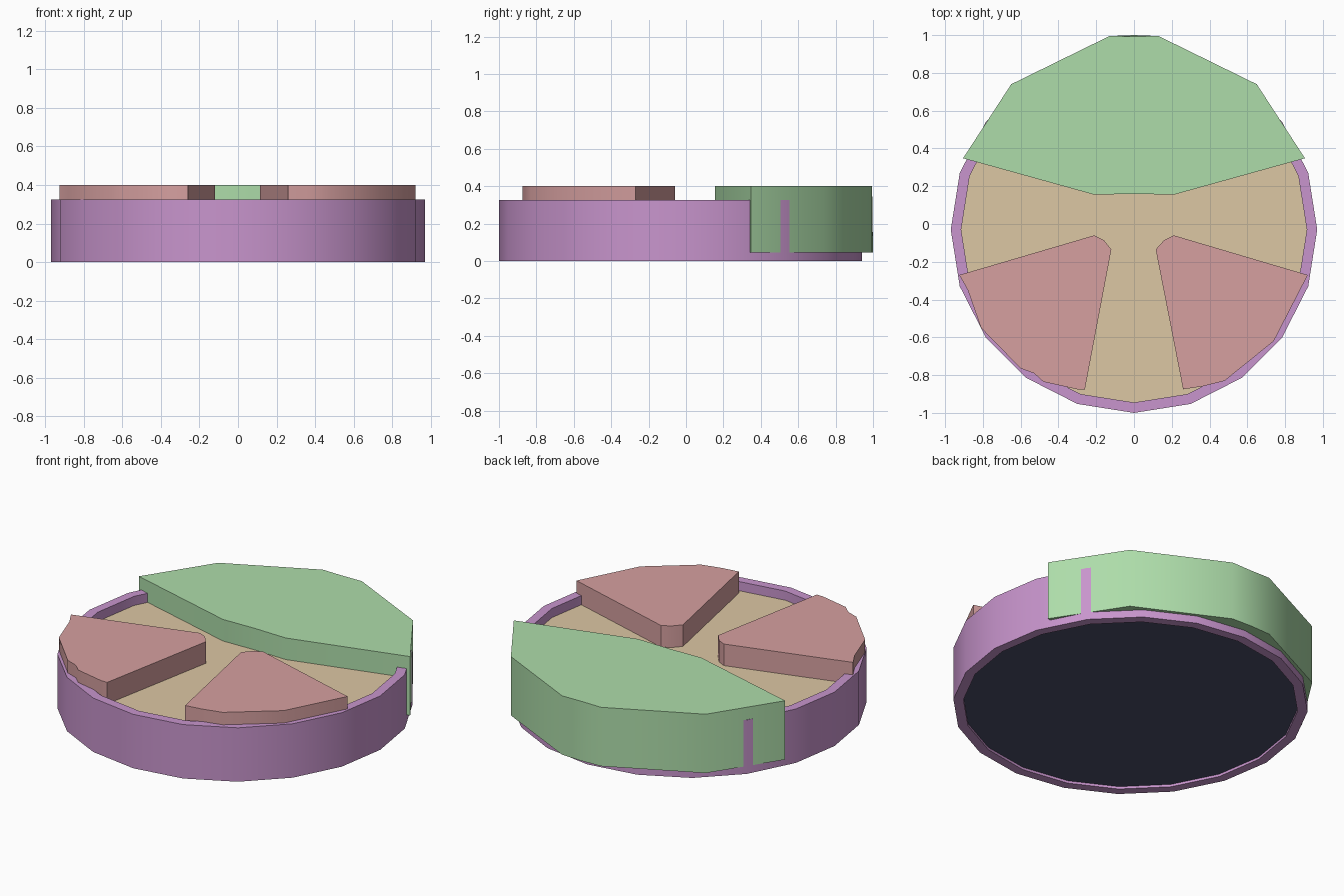
import bpy
import bmesh
import math

if "Cube" in bpy.data.objects:
    bpy.data.objects.remove(bpy.data.objects["Cube"])

CY = -0.03      # ring centre in y
SIDES = 20
R_OUT, R_IN = 0.97, 0.915


def material(name, rgb):
    m = bpy.data.materials.new(name)
    m.diffuse_color = (*rgb, 1)
    m.use_nodes = True
    m.node_tree.nodes["Principled BSDF"].inputs["Base Color"].default_value = m.diffuse_color
    return m


def finish(name, bm, mat):
    bmesh.ops.recalc_face_normals(bm, faces=bm.faces)
    me = bpy.data.meshes.new(name)
    bm.to_mesh(me)
    bm.free()
    ob = bpy.data.objects.new(name, me)
    bpy.context.collection.objects.link(ob)
    me.materials.append(mat)
    bpy.ops.object.select_all(action='DESELECT')
    ob.select_set(True)
    bpy.context.view_layer.objects.active = ob
    bpy.ops.object.shade_smooth_by_angle(angle=math.radians(35))
    return ob


def circle(r):
    return [(r * math.sin(i * 2 * math.pi / SIDES),
             CY - r * math.cos(i * 2 * math.pi / SIDES)) for i in range(SIDES)]


def prism(name, bottom, top, z0, z1, mat):
    bm = bmesh.new()
    lo = [bm.verts.new((x, y, z0)) for x, y in bottom]
    hi = [bm.verts.new((x, y, z1)) for x, y in top]
    bm.faces.new(lo)
    bm.faces.new(hi)
    n = len(lo)
    for i in range(n):
        j = (i + 1) % n
        bm.faces.new((lo[i], lo[j], hi[j], hi[i]))
    return finish(name, bm, mat)


purple = material("purple", (0.58, 0.30, 0.61))
tan = material("tan", (0.72, 0.57, 0.37))
pink = material("pink", (0.67, 0.35, 0.35))
green = material("green", (0.42, 0.72, 0.40))
slate = material("slate", (0.07, 0.075, 0.14))

# Outer ring: a rectangular section swept around 20 sides
bm = bmesh.new()
loops = [[bm.verts.new((x, y, z)) for x, y in circle(r)]
         for r, z in ((R_OUT, 0), (R_OUT, 0.325), (R_IN, 0.325), (R_IN, 0))]
for k in range(4):
    a, b = loops[k], loops[(k + 1) % 4]
    for i in range(SIDES):
        j = (i + 1) % SIDES
        bm.faces.new((a[i], a[j], b[j], b[i]))
finish("ring", bm, purple)

# Dial plate and recessed underside
prism("dial_plate", circle(R_IN), circle(R_IN), 0.22, 0.27, tan)
prism("base_plate", circle(R_IN), circle(R_IN), 0.015, 0.06, slate)

# Two raised front wedges
right = [(0.21, -0.06), (0.16, -0.085), (0.115, -0.135), (0.26, -0.875),
         (0.36, -0.86), (0.48, -0.83), (0.74, -0.62), (0.92, -0.27)]
left = [(-0.21, -0.06), (-0.16, -0.085), (-0.12, -0.135), (-0.26, -0.875),
        (-0.30, -0.875), (-0.48, -0.835), (-0.53, -0.79), (-0.60, -0.765),
        (-0.81, -0.55), (-0.88, -0.35), (-0.925, -0.27)]
prism("right_wedge", right, right, 0.26, 0.4, pink)
prism("left_wedge", left, left, 0.26, 0.4, pink)

# Large rear block overlapping the ring
half = [(0.21, 0.155), (0.905, 0.348), (0.65, 0.74), (0.13, 0.995)]
mirrored = [(-x, y) for x, y in reversed(half)]
block_top = [(0, 0.16)] + half + [(0, 0.993)] + mirrored
block_bottom = [(0, 0.16)] + half + [(0, 1.0)] + mirrored
prism("rear_block", block_bottom, block_top, 0.045, 0.4, green)
